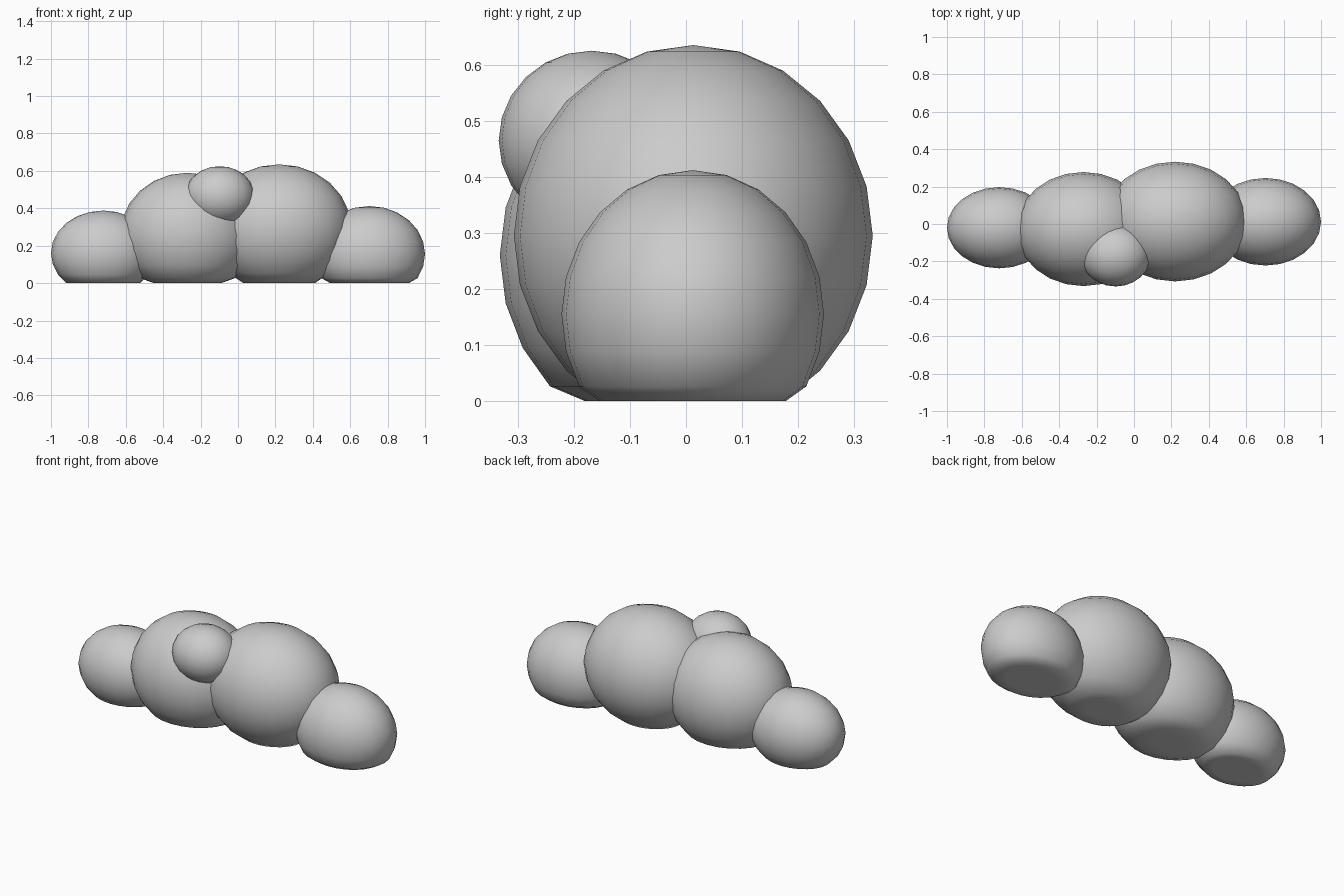
import bpy

if "Cube" in bpy.data.objects:
    bpy.data.objects.remove(bpy.data.objects["Cube"])

# name, centre, radii of each cloud puff
PUFFS = [
    ("puff_left_end", (-0.72, -0.02, 0.16), (0.28, 0.217, 0.228)),
    ("puff_left_middle", (-0.27, -0.027, 0.26), (0.36, 0.305, 0.33)),
    ("puff_right_middle", (0.22, 0.013, 0.295), (0.385, 0.32, 0.34)),
    ("puff_right_end", (0.703, 0.012, 0.155), (0.297, 0.234, 0.257)),
    ("puff_top_front", (-0.098, -0.168, 0.465), (0.187, 0.166, 0.16)),
]


def puff(name, centre, radii):
    """Smooth ellipsoid whose underside is pressed flat on the ground."""
    bpy.ops.mesh.primitive_uv_sphere_add(segments=24, ring_count=12, radius=1)
    ob = bpy.context.object
    ob.name = name
    for v in ob.data.vertices:
        v.co = [c + r * p for c, r, p in zip(centre, radii, v.co)]
        v.co.z = max(v.co.z, 0.0)
    bpy.ops.object.shade_smooth()


for args in PUFFS:
    puff(*args)
